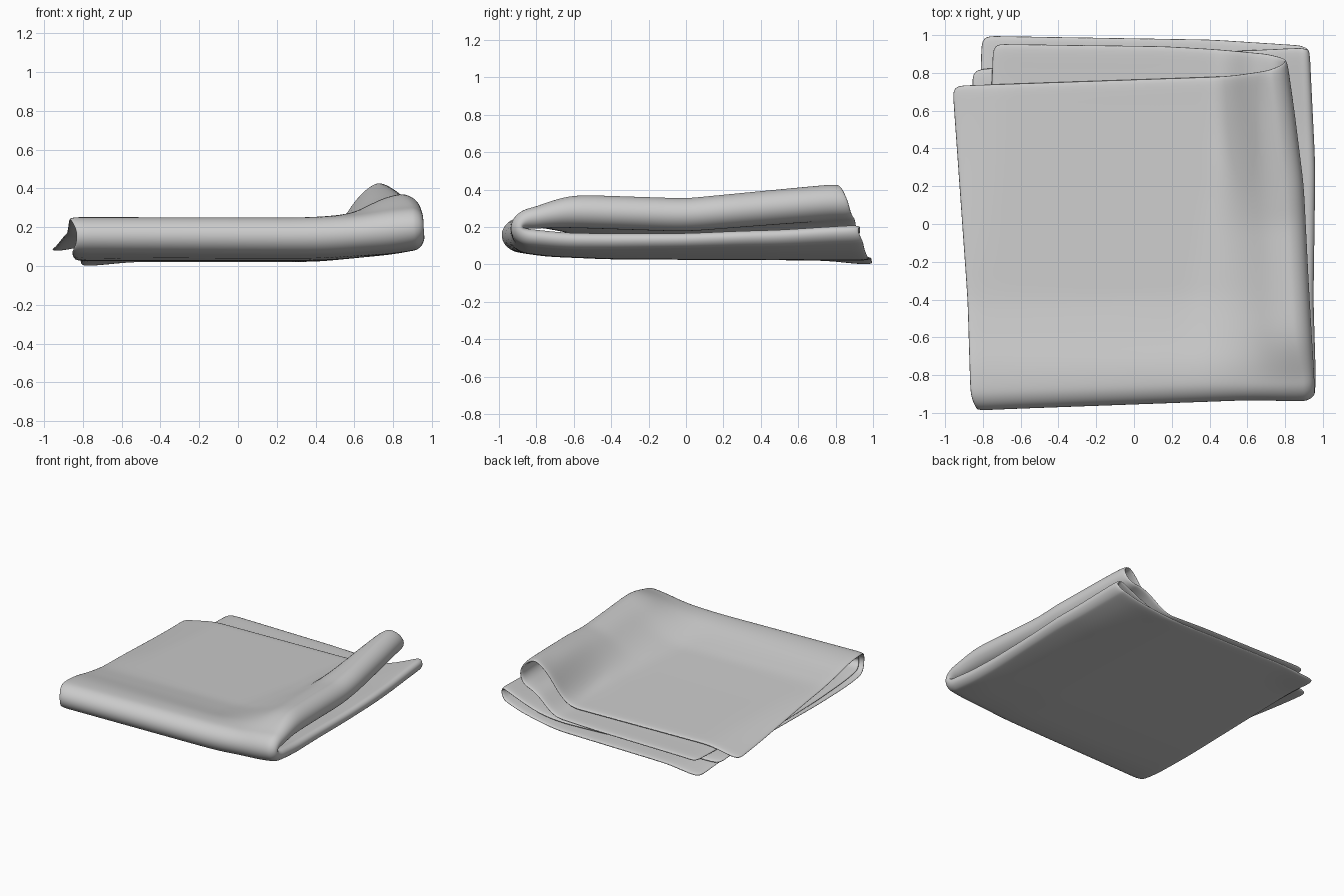
import bpy, math

cube = bpy.data.objects.get("Cube")
if cube:
    bpy.data.objects.remove(cube, do_unlink=True)


def smooth(a, b, x):
    t = min(1, max(0, (x - a) / (b - a)))
    return t * t * (3 - 2 * t)


def interp(points, x):
    """Linear interpolation through a few (position, value) pairs."""
    if x <= points[0][0]:
        return points[0][1]
    for (a, va), (b, vb) in zip(points, points[1:]):
        if x <= b:
            return va + (vb - va) * (x - a) / (b - a)
    return points[-1][1]


# Right crease, fold size and height of the two legs, along depth
CREASE = {"low": [(-.9, .955), (-.4, .94), (.3, .95), (.92, .92)],
          "top": [(-.9, .95), (-.3, .915), (.2, .89), (.6, .84), (.88, .8)]}
FOLD = {"low": [(-.9, .036), (0, .029), (.9, .037)],
        "top": [(-.83, .045), (-.6, .08), (0, .08), (.8, .088)]}
LEFT_Z = {"low": [(-.9, .09), (-.75, .068), (-.4, .053), (.9, .047)],
          "top": [(-.9, .229), (-.75, .222), (-.6, .187), (-.4, .153), (0, .138), (.75, .112)]}
RIGHT_Z = {"low": [(-.9, .158), (-.65, .133), (0, .136), (.5, .155), (.92, .193)],
           "top": [(-.83, .243), (-.75, .265), (-.6, .285), (0, .265), (.8, .335)]}
# Left edge of each sheet, outer then inner
EDGE = {("low", True): [(-.9, -.86), (1, -.81)],
        ("low", False): [(-.9, -.83), (.8, -.86)],
        ("top", True): [(-.9, -.87), (-.4, -.885), (.73, -.965)],
        ("top", False): [(-.9, -.83), (.9, -.75)]}
# Back edge of the cloth, across it: outer sheet, crease, inner sheet
BACK = {"low": [(-1, 1), (-.42, .98), (-.2, .95), (0, .925), (.2, .936),
                (.4, .915), (1, .82)],
        "top": [(-1, .735), (-.3, .785), (-.2, .815), (0, .87), (.2, .905),
                (.35, .93), (.5, .945), (1, .957)]}

CAP = .8          # share of each sheet that is flat before the crease
THIN = .015       # half gap between paired sheets
LEG, ARC, FLAT, ROUND = 18, 8, 18, 5


def section(a, y, leg):
    """Position across the cloth: x, and offset from the middle of the pair."""
    t = 1 - abs(a)
    side = 1 if a <= 0 else -1
    xr, size = interp(CREASE[leg], y), interp(FOLD[leg], y)
    xl = interp(EDGE[leg, a <= 0], y)
    start = xr - size * 1.2
    if t < CAP:
        x = xl + (start - xl) * t / CAP
        gap = THIN + (size - THIN) * smooth(xr - .36, start, x)
        return x, side * gap
    ang = (t - CAP) / (1 - CAP) * math.pi / 2
    return start + (xr - start) * math.sin(ang), side * size * math.cos(ang)


def height(x, y, leg):
    back = smooth(-.7, .6, y)
    if leg == "low":
        # The underside curls up towards the crease
        rise = max(0, (x - .35) / .6) ** 2
        droop = .026 * smooth(.7, 1, y) * smooth(-.5, -.8, x)
    else:
        # The ridge climbs gently at the front and steeply at the back
        rise = smooth(.26 + .19 * back, .83 - .14 * back, x)
        droop = .045 * smooth(-.5, .7, y) * smooth(-.7, -.95, x)
    return interp(LEFT_Z[leg], y) * (1 - rise) + interp(RIGHT_Z[leg], y) * rise - droop


def point(a, i):
    nominal = -.85 + 1.8 * (1 - abs(a))
    radius = .095
    centre = -.99 + .045 * (nominal + .85) + radius + .02
    if i < LEG or i > LEG + ARC:
        leg = "low" if i < LEG else "top"
        k = i / LEG if leg == "low" else (2 * LEG + ARC - i) / LEG
        back = interp(BACK[leg], a)
        y = back + (centre - back) * k
        x, off = section(a, y, leg)
        return x, y, height(x, y, leg) + off * (-1 if leg == "low" else 1)
    # Rounded front bend joining the two legs
    k = (i - LEG) / ARC
    phi = (k - .5) * math.pi
    xa, oa = section(a, centre, "low")
    xb, ob = section(a, centre, "top")
    x, off = xa + (xb - xa) * k, oa + (ob - oa) * k
    lo, hi = height(x, centre, "low"), height(x, centre, "top")
    y = centre - (radius + off * .6) * math.cos(phi)
    z = (lo + hi) / 2 + ((hi - lo) / 2 + off) * math.sin(phi)
    return x + .03 * math.cos(phi) ** 2 * smooth(-.6, -.86, x), y, z


# Cloth: one sheet folded in half sideways, then folded again over the front
ts = [CAP * k / FLAT for k in range(FLAT)]
ts += [CAP + (1 - CAP) * k / ROUND for k in range(ROUND)]
across = [t - 1 for t in ts] + [0] + [1 - t for t in reversed(ts)]
rows = 2 * LEG + ARC + 1
cols = len(across)
verts = [point(a, i) for i in range(rows) for a in across]
faces = [(i * cols + j, i * cols + j + 1, (i + 1) * cols + j + 1, (i + 1) * cols + j)
         for i in range(rows - 1) for j in range(cols - 1)]
mesh = bpy.data.meshes.new("folded_cloth")
mesh.from_pydata(verts, [], faces)
cloth = bpy.data.objects.new("folded_cloth", mesh)
bpy.context.collection.objects.link(cloth)

grey = bpy.data.materials.new("cloth_grey")
grey.use_nodes = True
colour = (.6, .6, .6, 1)
grey.diffuse_color = colour
grey.node_tree.nodes["Principled BSDF"].inputs["Base Color"].default_value = colour
mesh.materials.append(grey)

# Soft fabric thickness with rounded rims
solid = cloth.modifiers.new("thickness", "SOLIDIFY")
solid.thickness = .022
solid.offset = 0
sub = cloth.modifiers.new("soft", "SUBSURF")
sub.levels = sub.render_levels = 2
for poly in mesh.polygons:
    poly.use_smooth = True
